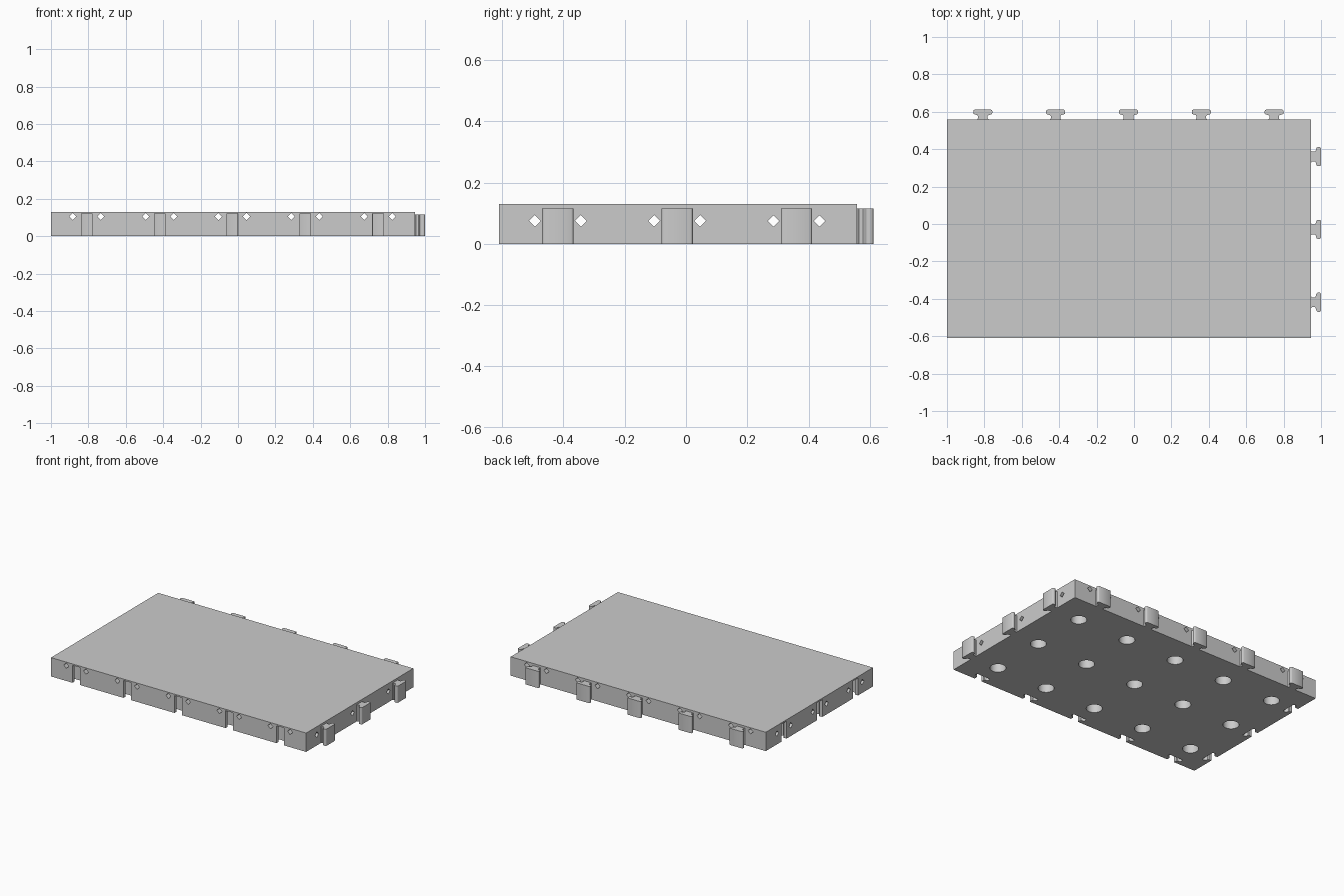
import bpy, bmesh, math
from mathutils import Matrix, Vector

CELL, NX, NY = 0.3894, 5, 3
X0, Y0 = -1.0, -0.61
X1, Y1 = X0 + CELL * NX, Y0 + CELL * NY
HEIGHT, TAB_H, SLOT_H = 0.13, 0.115, 0.12
SHIFT = -0.003
xs = [X0 + CELL * (i + 0.5) + SHIFT for i in range(NX)]
ys = [Y0 + CELL * (i + 0.5) + SHIFT for i in range(NY)]

cube = bpy.data.objects.get("Cube")
if cube:
    bpy.data.objects.remove(cube, do_unlink=True)

grey = bpy.data.materials.new("plain grey")
grey.use_nodes = True
colour = (0.6, 0.6, 0.6, 1)
grey.diffuse_color = colour
grey.node_tree.nodes["Principled BSDF"].inputs["Base Color"].default_value = colour

# Half outline of the T-shaped connector: (half width, distance out)
HALF = [(0.031, 0), (0.026, 0.006), (0.026, 0.019), (0.030, 0.024), (0.042, 0.027),
        (0.048, 0.030), (0.051, 0.035), (0.051, 0.046), (0.048, 0.051), (0.044, 0.053)]


def prism(bm, points, direction):
    """Extrude a flat outline along a direction."""
    face = bm.faces.new([bm.verts.new(p) for p in points])
    ext = bmesh.ops.extrude_face_region(bm, geom=[face])
    moved = [v for v in ext["geom"] if isinstance(v, bmesh.types.BMVert)]
    bmesh.ops.translate(bm, verts=moved, vec=direction)


def connector(bm, origin, along_x, z0, z1, half):
    """T-shaped prism pointing to +x or +y."""
    outline = [(u, v) for u, v in half] + [(-u, v) for u, v in reversed(half)]
    pts = [Vector((v, u, 0)) if along_x else Vector((u, v, 0)) for u, v in outline]
    prism(bm, [p + Vector((*origin, z0)) for p in pts], Vector((0, 0, z1 - z0)))


def finish(bm, name):
    bmesh.ops.recalc_face_normals(bm, faces=bm.faces)
    mesh = bpy.data.meshes.new(name)
    bm.to_mesh(mesh)
    bm.free()
    mesh.materials.append(grey)
    obj = bpy.data.objects.new(name, mesh)
    bpy.context.collection.objects.link(obj)
    return obj


def activate(obj):
    bpy.ops.object.select_all(action='DESELECT')
    obj.select_set(True)
    bpy.context.view_layer.objects.active = obj


def cut(target, bm, name):
    """Subtract a set of cutters and remove them."""
    cutter = finish(bm, name)
    cutter.hide_render = True
    mod = target.modifiers.new(name, 'BOOLEAN')
    mod.operation, mod.solver, mod.object = 'DIFFERENCE', 'EXACT', cutter
    activate(target)
    bpy.ops.object.modifier_apply(modifier=mod.name)
    bpy.data.objects.remove(cutter, do_unlink=True)


# Board
bm = bmesh.new()
prism(bm, [(X0, Y0, 0), (X1, Y0, 0), (X1, Y1, 0), (X0, Y1, 0)], (0, 0, HEIGHT))
board = finish(bm, "board")

# Connector slots in the front and left edges
slot_half = [(0.031, -0.02)] + [(u + 0.002, v + 0.002) for u, v in HALF[1:]]
bm = bmesh.new()
for x in xs:
    connector(bm, (x, Y0), False, -0.02, SLOT_H, slot_half)
for y in ys:
    connector(bm, (X0, y), True, -0.02, SLOT_H, slot_half)
cut(board, bm, "slot_cutter")

# Diamond channels right through the board, beside every connector
R, OFFSET = 0.019, 0.075
diamond = [(R, 0), (0, R), (-R, 0), (0, -R)]
bm = bmesh.new()
for x in xs:
    for side in (-OFFSET, OFFSET):
        prism(bm, [(x + side + a, Y0 - 0.1, 0.105 + b) for a, b in diamond], (0, 1.5, 0))
cut(board, bm, "lengthwise_channel_cutter")
bm = bmesh.new()
for y in ys:
    for side in (-OFFSET, OFFSET):
        prism(bm, [(X0 - 0.1, y + side + a, 0.075 + b) for a, b in diamond], (2.3, 0, 0))
cut(board, bm, "crosswise_channel_cutter")

# Round pockets in the underside
bm = bmesh.new()
for x in xs:
    for y in ys:
        bmesh.ops.create_cone(bm, cap_ends=True, segments=32, radius1=0.05, radius2=0.05,
                              depth=0.2, matrix=Matrix.Translation((x, y, 0.015)))
cut(board, bm, "pocket_cutter")

# Connector tabs on the back and right edges
bm = bmesh.new()
for x in xs:
    connector(bm, (x, Y1), False, 0, TAB_H, HALF)
back_tabs = finish(bm, "back_tabs")
bm = bmesh.new()
for y in ys:
    connector(bm, (X1, y), True, 0, TAB_H, HALF)
right_tabs = finish(bm, "right_tabs")

for obj in (board, back_tabs, right_tabs):
    activate(obj)
    bpy.ops.object.shade_smooth_by_angle(angle=math.radians(35))
